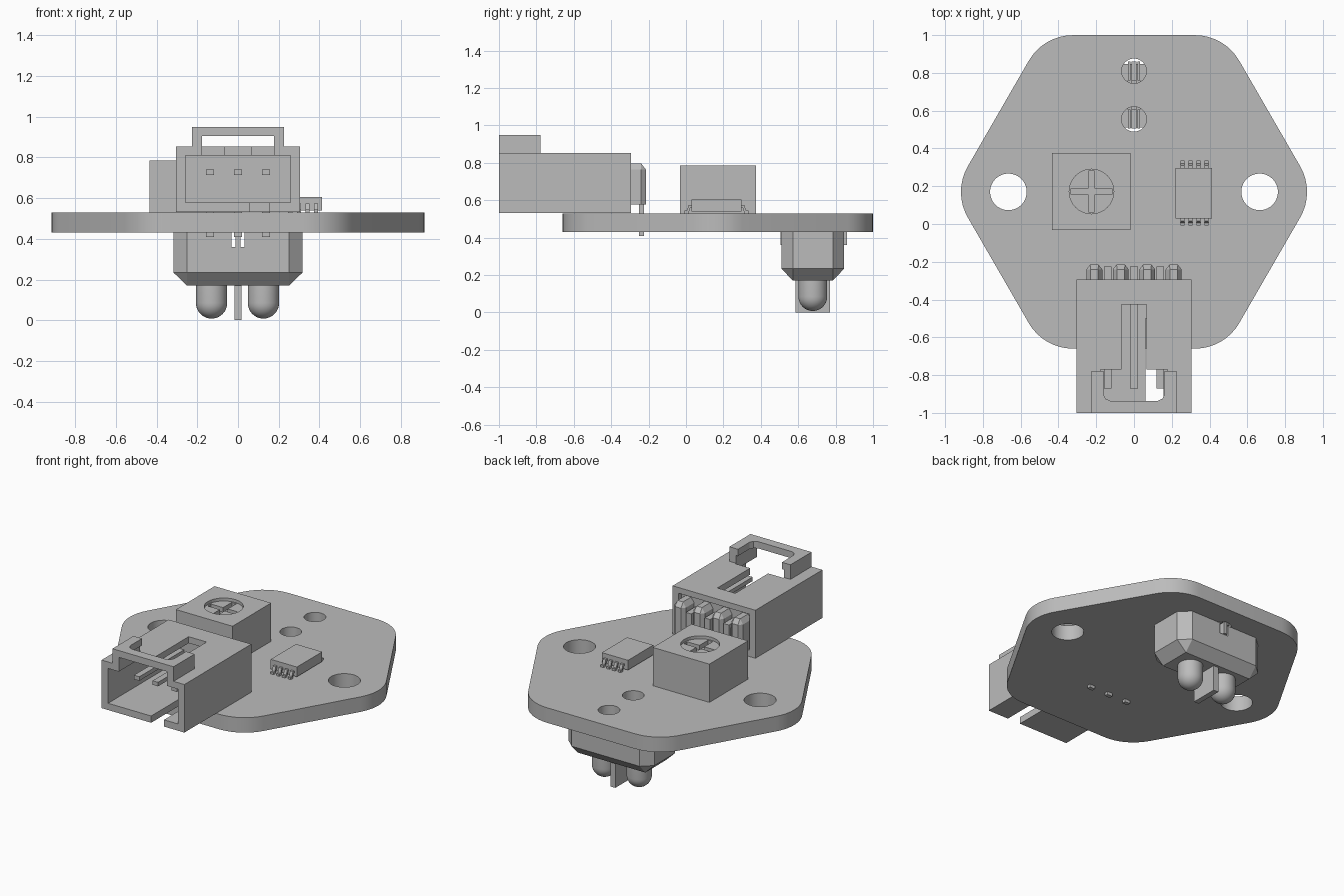
import bpy, bmesh, math
from mathutils import Vector

cube = bpy.data.objects.get("Cube")
if cube:
    bpy.data.objects.remove(cube, do_unlink=True)

grey = bpy.data.materials.new("neutral grey")
grey.use_nodes = True
COLOUR = (0.5, 0.5, 0.5, 1)
grey.diffuse_color = COLOUR
grey.node_tree.nodes["Principled BSDF"].inputs["Base Color"].default_value = COLOUR


def finish(bm, name):
    bmesh.ops.recalc_face_normals(bm, faces=bm.faces)
    mesh = bpy.data.meshes.new(name)
    bm.to_mesh(mesh)
    bm.free()
    mesh.materials.append(grey)
    obj = bpy.data.objects.new(name, mesh)
    bpy.context.collection.objects.link(obj)
    return obj


def box(name, x, y, z):
    """Box from (low, high) ranges on each axis."""
    bm = bmesh.new()
    bmesh.ops.create_cube(bm, size=1)
    for v in bm.verts:
        v.co = [(r[0] + r[1]) / 2 + c * (r[1] - r[0]) for c, r in zip(v.co, (x, y, z))]
    return finish(bm, name)


def cylinder(name, x, y, r, z):
    bm = bmesh.new()
    bmesh.ops.create_cone(bm, cap_ends=True, segments=40, radius1=r, radius2=r, depth=z[1] - z[0])
    bmesh.ops.translate(bm, vec=(x, y, sum(z) / 2), verts=bm.verts)
    return finish(bm, name)


def extrude(name, outline, move):
    """Closed 3D outline swept along a vector."""
    bm = bmesh.new()
    face = bm.faces.new([bm.verts.new(p) for p in outline])
    new = bmesh.ops.extrude_face_region(bm, geom=[face])["geom"]
    bmesh.ops.translate(bm, vec=move, verts=[g for g in new if isinstance(g, bmesh.types.BMVert)])
    return finish(bm, name)


def hull(name, points):
    bm = bmesh.new()
    bmesh.ops.convex_hull(bm, input=[bm.verts.new(p) for p in points])
    bmesh.ops.dissolve_limit(bm, angle_limit=0.01, verts=bm.verts, edges=bm.edges)
    return finish(bm, name)


def cut(obj, *cutters):
    """Subtract the cutters for good and delete them."""
    for c in cutters:
        m = obj.modifiers.new("cut", "BOOLEAN")
        m.operation, m.solver, m.object = "DIFFERENCE", "EXACT", c
    bpy.context.view_layer.update()
    graph = bpy.context.evaluated_depsgraph_get()
    mesh = bpy.data.meshes.new_from_object(obj.evaluated_get(graph))
    obj.modifiers.clear()
    obj.data = mesh
    for c in cutters:
        bpy.data.objects.remove(c, do_unlink=True)


def smooth(obj):
    bpy.ops.object.select_all(action="DESELECT")
    obj.select_set(True)
    bpy.context.view_layer.objects.active = obj
    bpy.ops.object.shade_smooth_by_angle(angle=math.radians(30))


BOTTOM, TOP = 0.43, 0.53

# Circuit board: hexagon with filleted corners and four holes
fillet = 0.27
reach = 0.958 - fillet / math.cos(math.pi / 6)
outline = []
for i in range(6):
    a = i * math.pi / 3
    for k in range(9):
        b = a + (k / 8 - 0.5) * math.pi / 3
        outline.append((reach * math.cos(a) + fillet * math.cos(b),
                        0.17 + reach * math.sin(a) + fillet * math.sin(b), BOTTOM))
board = extrude("circuit_board", outline, (0, 0, TOP - BOTTOM))
holes = [(-0.665, 0.17, 0.097), (0.665, 0.17, 0.097), (0, 0.81, 0.066), (0, 0.555, 0.066)]
cut(board, *[cylinder("hole", x, y, r, (0.3, 0.7)) for x, y, r in holes])
smooth(board)

# Sensor housing below the board: clipped corners, sloped lower rim
points = []
for sx in (-1, 1):
    for sy in (-1, 1):
        for z in (BOTTOM, 0.235):
            points += [(sx * 0.318, 0.678 + sy * 0.107, z), (sx * 0.25, 0.678 + sy * 0.168, z)]
        points.append((sx * 0.25, 0.678 + sy * 0.107, 0.17))
housing = hull("sensor_housing", points)
cut(housing, *[box("groove", (x - 0.009, x + 0.009), (0.4, 1), (0.36, 0.5)) for x in (-0.022, 0.022)])

# Two domed bulbs and the divider between them
for side, x in (("right", -0.13), ("left", 0.125)):
    bm = bmesh.new()
    bmesh.ops.create_uvsphere(bm, u_segments=32, v_segments=16, radius=0.077)
    for v in bm.verts:
        if v.co.z > 0.001:
            v.co.z = 0.1
            if v.co.xy.length > 0.001:
                v.co.xy = v.co.xy.normalized() * 0.077
    bmesh.ops.remove_doubles(bm, verts=bm.verts, dist=0.0005)
    bmesh.ops.translate(bm, vec=(x, 0.678, 0.085), verts=bm.verts)
    smooth(finish(bm, side + "_bulb"))
box("bulb_divider", (-0.018, 0.018), (0.585, 0.77), (0, 0.18))

# Sensor leads seen in the small holes
for y in (0.555, 0.81):
    box("sensor_lead", (-0.013, 0.013), (y - 0.05, y + 0.05), (0.36, 0.47))
    for x in (-0.026, 0.026):
        box("lead_rail", (x - 0.007, x + 0.007), (y - 0.05, y + 0.05), (BOTTOM, 0.46))

# Trimmer with a round recess and a cross slot
PX, PY = -0.225, 0.172
trimmer = box("trimmer", (-0.435, -0.018), (-0.032, 0.375), (TOP, 0.785))
cut(trimmer, cylinder("recess", PX, PY, 0.118, (0.765, 0.9)))
cut(trimmer, box("slot", (PX - 0.108, PX + 0.108), (PY - 0.017, PY + 0.017), (0.735, 0.9)))
cut(trimmer, box("slot", (PX - 0.017, PX + 0.017), (PY - 0.108, PY + 0.108), (0.735, 0.9)))

# Chip with gull-wing legs on both sides
CY = 0.163
box("chip", (0.22, 0.413), (0.03, 0.296), (0.54, 0.605))
leg = [(0.12, 0.575), (0.148, 0.575), (0.158, 0.545), (0.172, 0.545),
       (0.172, TOP), (0.15, TOP), (0.14, 0.56), (0.12, 0.56)]
for i in range(4):
    x = 0.257 + i * 0.042
    for s in (-1, 1):
        extrude("chip_leg", [(x - 0.01, CY + s * d, z) for d, z in leg], (0.021, 0, 0))

# Connector shell with raised latch frame
shell = extrude("connector_shell", [(s * x, -1, z) for s, x, z in (
    (-1, 0.305, 0.533), (1, 0.305, 0.533), (1, 0.305, 0.853), (1, 0.225, 0.853),
    (1, 0.225, 0.95), (-1, 0.225, 0.95), (-1, 0.225, 0.853), (-1, 0.305, 0.853))], (0, 0.705, 0))
cut(shell, box("latch_end", (-0.4, 0.4), (-0.778, 0), (0.853, 1.1)))
cut(shell, box("cavity", (-0.257, 0.257), (-1.1, -0.4), (0.578, 0.81)))
cut(shell, box("arch", (-0.178, 0.178), (-1.1, -0.77), (0.7, 0.905)))
window = [(0.162, -0.77), (0.162, -0.9), (0.15, -0.925), (0.125, -0.937)]
window += [(-x, y) for x, y in reversed(window)]
cut(shell, extrude("window", [(x, y, 0.7) for x, y in window], (0, 0, 0.4)))
cut(shell, box("top_slot", (-0.066, 0.066), (-0.8, -0.425), (0.7, 1)))
cut(shell, box("bottom_slot", (0.06, 0.155), (-1.1, -0.5), (0.4, 0.7)))
cut(shell, box("rear_recess", (-0.262, 0.262), (-0.325, 0), (0.575, 0.815)))

# Ribs with bevelled tops at the back of the connector
for i in range(4):
    x = (i - 1.5) * 0.14
    points = []
    for w, back, z in ((0.042, -0.24, 0.578), (0.042, -0.24, 0.765), (0.02, -0.24, 0.797)):
        points += [(x - w, -0.33, z), (x + w, -0.33, z), (x - w, back, z), (x + w, back, z)]
    points += [(x + s * 0.022, -0.215, z) for s in (-1, 1) for z in (0.578, 0.765)]
    hull("connector_rib", points)

# Bent contact pins running from the cavity down through the board
pin = [(-0.87, 0.715), (-0.87, 0.742), (-0.225, 0.742), (-0.225, 0.41), (-0.25, 0.41), (-0.25, 0.715)]
for x in (-0.138, 0, 0.138):
    extrude("contact_pin", [(x - 0.02, y, z) for y, z in pin], (0.04, 0, 0))
